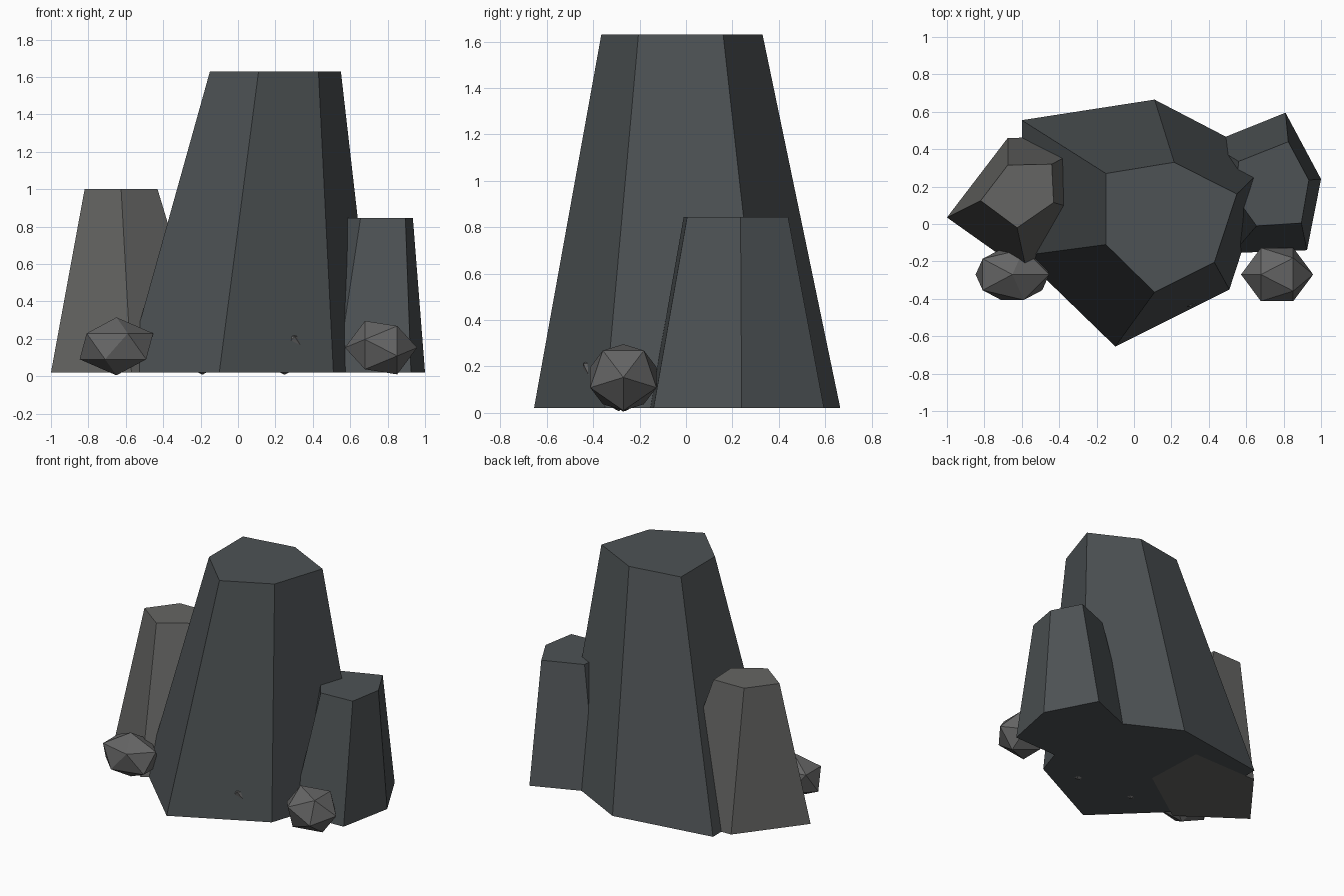
import bpy, bmesh
from math import pi
from mathutils import Matrix

if "Cube" in bpy.data.objects:
    bpy.data.objects.remove(bpy.data.objects["Cube"])


def column(name, base, top, height, z0=0.02):
    """Tapered faceted column lofted from a base outline to a top outline."""
    bm = bmesh.new()
    lo = [bm.verts.new((x, y, z0)) for x, y in base]
    hi = [bm.verts.new((x, y, height)) for x, y in top]
    n = len(lo)
    bm.faces.new(lo)
    bm.faces.new(hi)
    for i in range(n):
        j = (i + 1) % n
        bm.faces.new((lo[i], lo[j], hi[j], hi[i]))
    bmesh.ops.recalc_face_normals(bm, faces=bm.faces)
    finish(bm, name)


def pebble(name, loc, size, tilt=0.0):
    """Twenty-sided stone, tilted about y and then stretched."""
    bm = bmesh.new()
    bmesh.ops.create_icosphere(bm, subdivisions=1, radius=1.0)
    bm.transform(Matrix.Translation(loc) @ Matrix.Diagonal((*size, 1)) @ Matrix.Rotation(tilt, 4, 'Y'))
    finish(bm, name)


def finish(bm, name):
    mesh = bpy.data.meshes.new(name)
    bm.to_mesh(mesh)
    bm.free()
    ob = bpy.data.objects.new(name, mesh)
    bpy.context.collection.objects.link(ob)
    mat = bpy.data.materials.new(name + "_stone")
    mat.diffuse_color = COLOURS[name]
    mat.use_nodes = True
    mat.node_tree.nodes["Principled BSDF"].inputs["Base Color"].default_value = mat.diffuse_color
    mesh.materials.append(mat)


DARK, WARM, PALE = (0.075, 0.085, 0.09, 1), (0.13, 0.13, 0.125, 1), (0.13, 0.13, 0.13, 1)
COLOURS = {"main_column": DARK, "right_column": DARK, "left_column": WARM,
           "left_pebble": PALE, "right_pebble": PALE,
           "middle_pebble": PALE, "buried_pebble": PALE}

# Tall central column
column("main_column",
       [(-0.60, 0.555), (0.11, 0.665), (0.735, 0.34), (0.51, -0.35), (-0.10, -0.655), (-0.60, -0.17)],
       [(-0.15, 0.27), (0.215, 0.33), (0.55, 0.16), (0.43, -0.205), (0.11, -0.365), (-0.15, -0.11)], 1.63)

# Medium column on the left
column("left_column",
       [(-1.0, 0.035), (-0.675, 0.46), (-0.155, 0.47), (-0.135, 0.03), (-0.57, -0.27)],
       [(-0.82, 0.125), (-0.675, 0.315), (-0.44, 0.32), (-0.43, 0.115), (-0.625, -0.02)], 1.0)

# Short column on the right
column("right_column",
       [(0.53, -0.155), (0.925, -0.14), (1.0, 0.24), (0.81, 0.595), (0.40, 0.43), (0.38, 0.12)],
       [(0.655, -0.01), (0.895, 0.005), (0.935, 0.235), (0.825, 0.44), (0.56, 0.335), (0.54, 0.15)], 0.845)

# Loose stones around the foot
pebble("left_pebble", (-0.65, -0.27, 0.16), (0.22, 0.16, 0.155))
pebble("right_pebble", (0.765, -0.27, 0.153), (0.193, 0.168, 0.16), pi / 2)
pebble("middle_pebble", (0.25, -0.29, 0.15), (0.19, 0.18, 0.142))
pebble("buried_pebble", (-0.19, -0.26, 0.15), (0.18, 0.16, 0.142))
